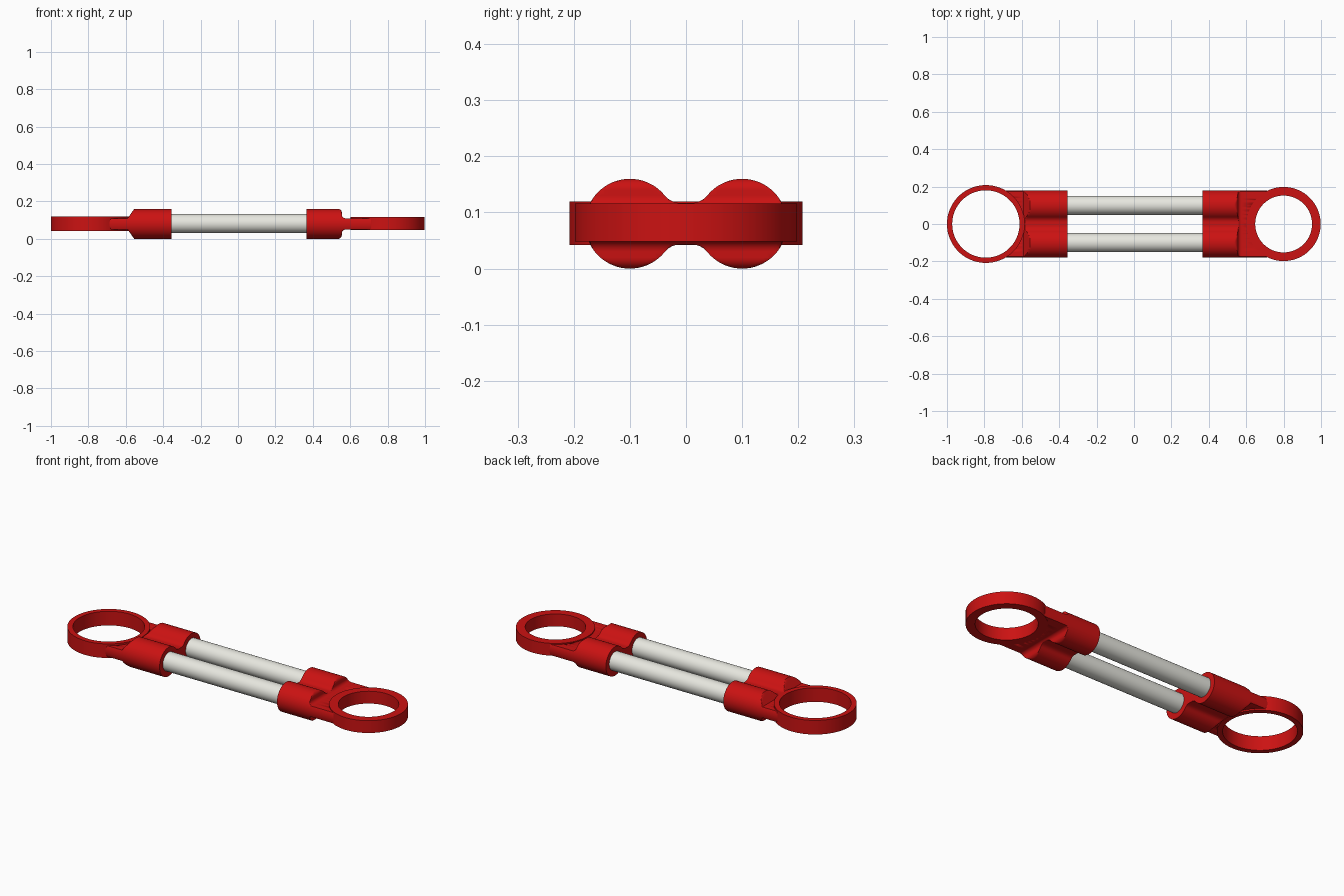
import bpy, bmesh, math

if "Cube" in bpy.data.objects:
    bpy.data.objects.remove(bpy.data.objects["Cube"])

def material(name, col):
    m = bpy.data.materials.new(name)
    m.diffuse_color = (*col, 1)
    m.use_nodes = True
    m.node_tree.nodes["Principled BSDF"].inputs["Base Color"].default_value = m.diffuse_color
    return m

RED = material("red", (0.6, 0.006, 0.006))
WHITE = material("off_white", (0.8, 0.8, 0.74))
ZC = 0.08

def finish(bm, name, mat, angle=30):
    bmesh.ops.recalc_face_normals(bm, faces=bm.faces)
    me = bpy.data.meshes.new(name)
    bm.to_mesh(me)
    bm.free()
    ob = bpy.data.objects.new(name, me)
    bpy.context.collection.objects.link(ob)
    me.materials.append(mat)
    bpy.ops.object.select_all(action='DESELECT')
    ob.select_set(True)
    bpy.context.view_layer.objects.active = ob
    bpy.ops.object.shade_smooth_by_angle(angle=math.radians(angle))
    return ob

def loft(loops, name, mat, closed=False):
    bm = bmesh.new()
    vs = [[bm.verts.new(p) for p in lp] for lp in loops]
    n = len(vs[0])
    pairs = list(zip(vs, vs[1:])) + ([(vs[-1], vs[0])] if closed else [])
    for a, b in pairs:
        for i in range(n):
            j = (i + 1) % n
            bm.faces.new((a[i], a[j], b[j], b[i]))
    if not closed:
        bm.faces.new(vs[0])
        bm.faces.new(vs[-1])
    return finish(bm, name, mat)

def ring(name, cx, r_out, r_in, z0, z1):
    loops = []
    for i in range(96):
        a = 2 * math.pi * i / 96
        c, s = math.cos(a), math.sin(a)
        loops.append([(cx + r * c, r * s, z) for r, z in
                      ((r_in, z0), (r_out, z0), (r_out, z1), (r_in, z1))])
    return loft(loops, name, RED, True)

# Half height of the twin-lobed socket section, with a filleted web between lobes
WEB, R, YC = 0.037, 0.08, 0.01
RF = ((0.1 - YC) ** 2 + WEB ** 2 - R ** 2) / (2 * (R - WEB))
YT = 0.1 - R * (0.1 - YC) / (R + RF)

def half_height(y):
    y = abs(y)
    if y <= YC:
        return WEB
    if y < YT:
        return WEB + RF - math.sqrt(RF ** 2 - (y - YC) ** 2)
    return math.sqrt(max(R ** 2 - (y - 0.1) ** 2, 0))

lobe = [0.1 - R * math.cos(math.pi * i / 32) for i in range(33)]
half = [YC + (YT - YC) * i / 8 for i in range(9)] + [y for y in lobe if y > YT + 0.001]
half[-1] = 0.18
YS = [-y for y in reversed(half)] + half

def section(x, cap):
    top = [(x, y, ZC + min(half_height(y), cap)) for y in YS]
    low = [(x, y, 2 * ZC - z) for x, y, z in reversed(top[1:-1])]
    return top + low

def socket(name, stations, hole):
    ob = loft([section(x, h) for x, h in stations], name, RED)
    # Round bore of the ring trims the arm
    bm = bmesh.new()
    bmesh.ops.create_cone(bm, cap_ends=True, segments=96, radius1=hole[1],
                          radius2=hole[1], depth=0.5)
    bmesh.ops.translate(bm, verts=bm.verts, vec=(hole[0], 0, ZC))
    cut = finish(bm, name + "_cutter", RED)
    cut.hide_render = True
    cut.hide_viewport = True
    mod = ob.modifiers.new("bore", 'BOOLEAN')
    mod.operation = 'DIFFERENCE'
    mod.solver = 'EXACT'
    mod.object = cut

# End rings
ring("large_ring", -0.792, 0.208, 0.18, 0.042, 0.12)
ring("small_ring", 0.80, 0.198, 0.152, 0.048, 0.116)

# Twin sockets with filleted step down to the arm
A = [math.pi / 2 * i / 8 for i in range(9)]
left = [(-0.355, 0.081), (-0.554, 0.081)]
left += [(-0.555 - 0.04 * (1 - math.cos(a)), 0.08 - 0.05 * math.sin(a)) for a in A]
left = left[:2] + [(-0.555 - 0.035 * math.sin(a), 0.03 + 0.05 * (1 - math.sin(math.pi / 2 - (math.pi / 2 - a)))) for a in A]
left += [(-0.70, 0.03)]
socket("large_end_socket", left, (-0.792, 0.19))

right = [(0.365, 0.081), (0.53, 0.081)]
right += [(0.535 + 0.02 * math.sin(a), 0.06 + 0.02 * math.cos(a)) for a in A]
right += [(0.575 - 0.02 * math.cos(a), 0.05 - 0.02 * math.sin(a)) for a in A]
right += [(0.71, 0.03)]
socket("small_end_socket", right, (0.80, 0.17))

# Rods
for side, y in (("front", -0.1), ("back", 0.1)):
    loft([[(x, y + 0.051 * math.cos(2 * math.pi * i / 48), ZC + 0.002 + 0.051 * math.sin(2 * math.pi * i / 48))
           for i in range(48)] for x in (-0.40, 0.40)], side + "_rod", WHITE)
